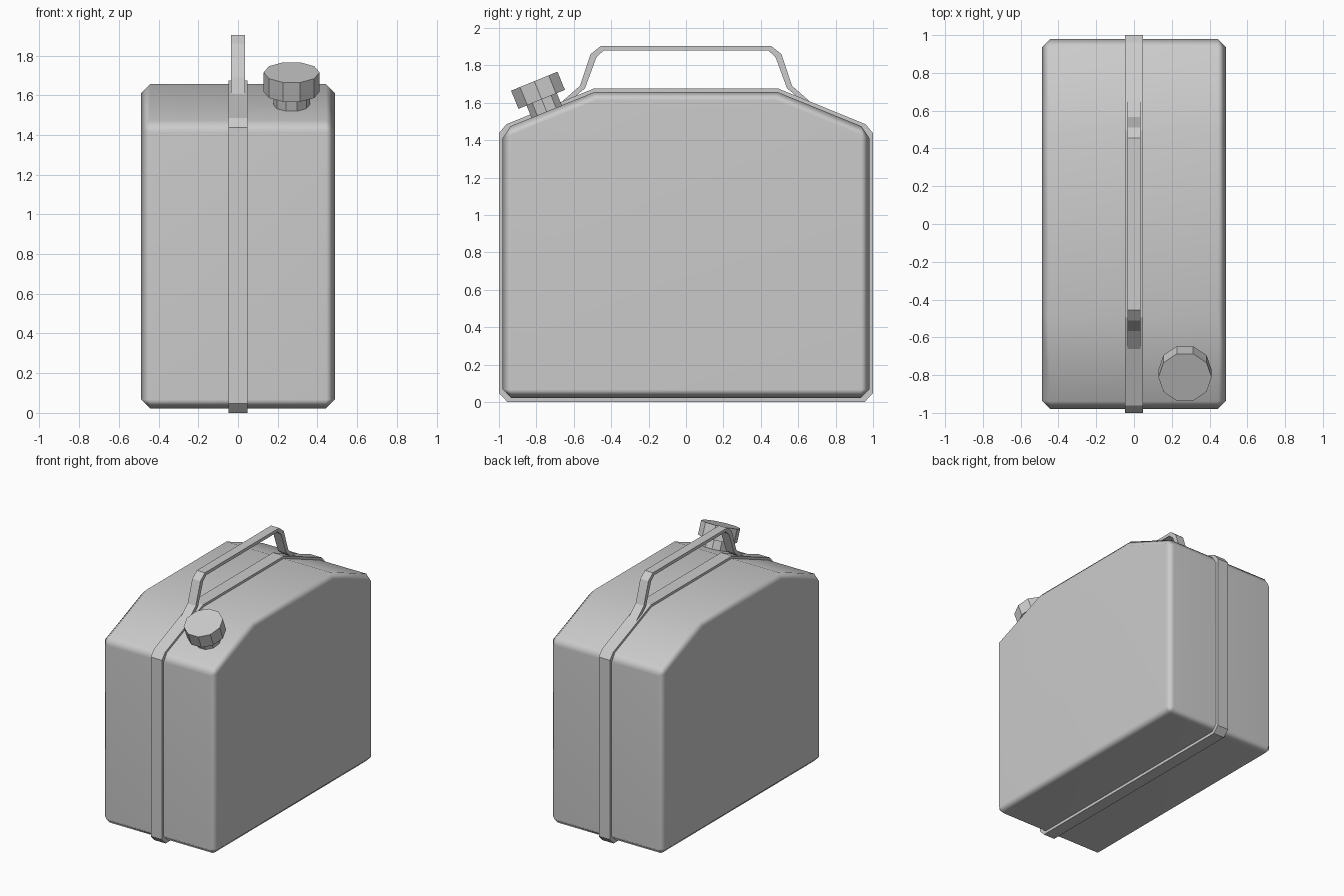
import bpy, bmesh
from math import atan2, pi
from mathutils import Matrix, Vector

if "Cube" in bpy.data.objects:
    bpy.data.objects.remove(bpy.data.objects["Cube"])


def finish(name, bm):
    bmesh.ops.recalc_face_normals(bm, faces=bm.faces)
    mesh = bpy.data.meshes.new(name)
    bm.to_mesh(mesh)
    bm.free()
    obj = bpy.data.objects.new(name, mesh)
    bpy.context.collection.objects.link(obj)
    return obj


def mirrored(half):
    """Extend a +y half profile (ordered towards y = 0) with its -y mirror."""
    return half + [(-y, z) for y, z in reversed(half)]


def prism(name, profile, half_width):
    bm = bmesh.new()
    face = bm.faces.new([bm.verts.new((-half_width, y, z)) for y, z in profile])
    new = bmesh.ops.extrude_face_region(bm, geom=[face])["geom"]
    moved = [v for v in new if isinstance(v, bmesh.types.BMVert)]
    bmesh.ops.translate(bm, verts=moved, vec=(2 * half_width, 0, 0))
    return finish(name, bm)


def strip(name, outer, inner, half_width, closed):
    """Rectangular-section strip running between two matching yz outlines."""
    bm = bmesh.new()
    sections = []
    for (yo, zo), (yi, zi) in zip(outer, inner):
        corners = [(-half_width, yo, zo), (half_width, yo, zo),
                   (half_width, yi, zi), (-half_width, yi, zi)]
        sections.append([bm.verts.new(c) for c in corners])
    n = len(sections)
    for i in range(n if closed else n - 1):
        a, b = sections[i], sections[(i + 1) % n]
        for k in range(4):
            m = (k + 1) % 4
            bm.faces.new((a[k], a[m], b[m], b[k]))
    if not closed:
        bm.faces.new(sections[0])
        bm.faces.new(sections[-1])
    return finish(name, bm)


# Can body: sloped-shoulder profile with chamfered, softly shaded edges
body = prism("can_body", mirrored([(0.98, 0.022), (0.98, 1.457), (0.49, 1.657)]), 0.488)
for poly in body.data.polygons:
    poly.use_smooth = True
bevel = body.modifiers.new("edge_chamfer", "BEVEL")
bevel.width = 0.045
bevel.segments = 1
bevel.limit_method = "ANGLE"
bevel.angle_limit = 0.6
body.modifiers.new("soft_normals", "WEIGHTED_NORMAL")

# Raised seam band around the middle
band = mirrored([(0.955, 0), (1, 0.047), (1, 1.437), (0.96, 1.485), (0.495, 1.675)])
inside = [(y * 0.955, 0.84 + (z - 0.84) * 0.955) for y, z in band]
strip("seam_band", band, inside, 0.048, True)

# Carrying handle
handle_outer = mirrored([(0.67, 1.6), (0.567, 1.69), (0.51, 1.86), (0.455, 1.904)])
handle_inner = mirrored([(0.615, 1.615), (0.54, 1.677), (0.478, 1.845), (0.438, 1.88)])
strip("handle", handle_outer, handle_inner, 0.035, False)

# Spout neck and screw cap, perpendicular to the front shoulder
tilt = atan2(0.2, 0.49)
axis = Matrix.Rotation(tilt, 4, "X")
base = Vector((0.27, -0.745, 1.553))
for name, radius, start, end in (("spout_neck", 0.092, -0.03, 0.075),
                                 ("screw_cap", 0.141, 0.07, 0.175)):
    bm = bmesh.new()
    bmesh.ops.create_cone(bm, cap_ends=True, segments=10, radius1=radius,
                          radius2=radius, depth=end - start)
    turn = Matrix.Rotation(pi / 10, 4, "Z")
    lift = Matrix.Translation((0, 0, (start + end) / 2))
    bm.transform(Matrix.Translation(base) @ axis @ lift @ turn)
    finish(name, bm)
